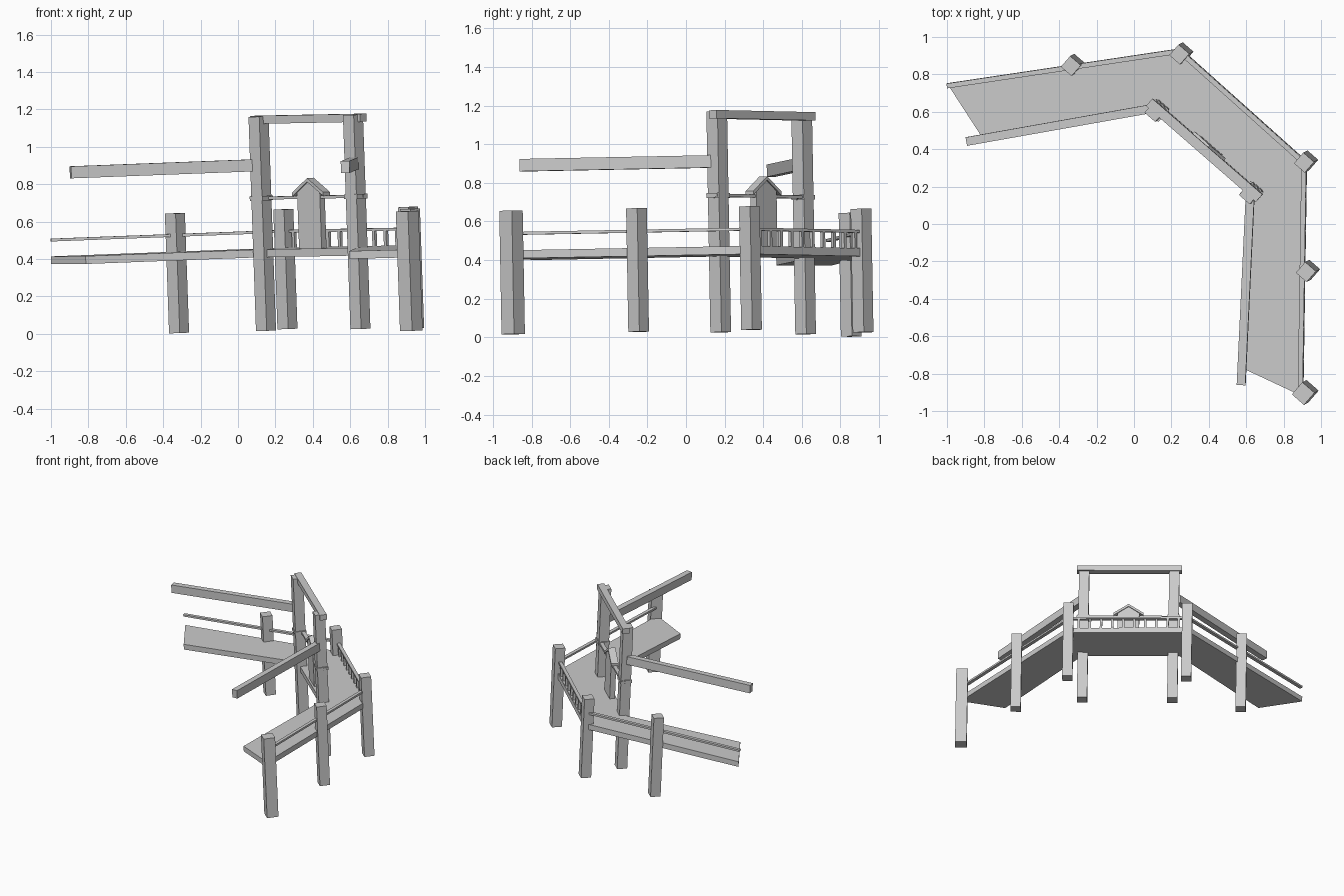
import bpy, bmesh, math
from mathutils import Vector, Matrix

cube = bpy.data.objects.get("Cube")
if cube:
    bpy.data.objects.remove(cube)

grey = bpy.data.materials.new("weathered_grey")
grey.use_nodes = True
colour = (0.6, 0.6, 0.6, 1)
grey.diffuse_color = colour
grey.node_tree.nodes["Principled BSDF"].inputs["Base Color"].default_value = colour

# The whole bridge leans very slightly
TILT = Vector((0, 0, 1)).rotation_difference(Vector((-0.035, -0.018, 1))).to_matrix().to_4x4()


def finish(name, bm, matrix):
    bmesh.ops.recalc_face_normals(bm, faces=bm.faces)
    mesh = bpy.data.meshes.new(name)
    bm.to_mesh(mesh)
    bm.free()
    mesh.materials.append(grey)
    obj = bpy.data.objects.new(name, mesh)
    bpy.context.collection.objects.link(obj)
    obj.matrix_world = TILT @ matrix
    return obj


def box(name, centre, size, yaw):
    bm = bmesh.new()
    bmesh.ops.create_cube(bm, size=1)
    bmesh.ops.scale(bm, vec=size, verts=bm.verts)
    return finish(name, bm, Matrix.Translation(centre) @ Matrix.Rotation(yaw, 4, 'Z'))


def beam(name, a, b, width, z0, z1, extra=0):
    """Level beam from plan point a to b, lengthened by extra at each end."""
    a, b = Vector(a), Vector(b)
    d, mid = b - a, (a + b) / 2
    return box(name, (mid.x, mid.y, (z0 + z1) / 2),
               (d.length + 2 * extra, width, z1 - z0), math.atan2(d.y, d.x))


def prism(name, outline, depth, matrix):
    """Extrude a flat outline upward along its local z."""
    bm = bmesh.new()
    face = bm.faces.new([bm.verts.new((x, y, 0)) for x, y in outline])
    moved = bmesh.ops.extrude_face_region(bm, geom=[face])["geom"]
    bmesh.ops.translate(bm, vec=(0, 0, depth),
                        verts=[v for v in moved if isinstance(v, bmesh.types.BMVert)])
    return finish(name, bm, matrix)


# Plan of the gate posts, and the directions along and across the gate
gate_a, gate_b = Vector((0.15, 0.62)), Vector((0.655, 0.18))
along = (gate_b - gate_a).normalized()
across = Vector((-along.y, along.x))
yaw = math.atan2(along.y, along.x)

# Deck
outer = [(-0.985, 0.76), (0.265, 0.947), (0.94, 0.343), (0.92, -0.915)]
inner = [(0.61, -0.77), (0.65, 0.165), (0.105, 0.642), (-0.80, 0.475)]
prism("deck", outer + inner, 0.042, Matrix.Translation((0, 0, 0.393)))

# Outer posts
posts = [(-0.315, 0.856), (0.265, 0.918), (0.932, 0.34), (0.942, -0.245), (0.927, -0.895)]
for i, (x, y) in enumerate(posts):
    s = 0.086 if i == 4 else 0.076
    box(f"outer_post_{i + 1}", (x, y, 0.32), (s, s, 0.64), yaw)

# Outer rails along the deck edge
for i, (a, b) in enumerate(zip(outer, outer[1:])):
    a, b = Vector(a), Vector(b)
    d = (b - a).normalized()
    inset = Vector((d.y, -d.x)) * 0.013
    beam(f"outer_rail_{i + 1}", a + inset, b + inset, 0.026, 0.515, 0.53)
    if i == 1:
        for k in range(1, 11):
            p = a.lerp(b, k / 11) + inset
            box(f"baluster_{k}", (p.x, p.y, 0.475), (0.018, 0.018, 0.085), yaw)

# Gate posts with collars
for side, p in (("right", gate_a), ("left", gate_b)):
    box(f"gate_post_{side}", (p.x, p.y, 0.573), (0.076, 0.076, 1.146), yaw)
    box(f"gate_collar_{side}", (p.x, p.y, 0.709), (0.09, 0.086, 0.025), yaw)

# Gate beams
shift = across * 0.02
beam("gate_top_beam", gate_a + shift, gate_b + shift, 0.052, 1.107, 1.15, 0.055)
beam("gate_cross_bar", gate_a + shift, gate_b + shift, 0.03, 0.701, 0.717, 0.05)

# Inner handrails
beam("handrail_right", (-0.865, 0.457), (0.12, 0.632), 0.046, 0.854, 0.918)
beam("handrail_left", (0.604, -0.845), (0.652, 0.155), 0.046, 0.854, 0.918)

# House-shaped panel in the gate, drawn upright then turned to face along the gate
centre = (gate_a + gate_b) / 2 + shift
upright = (Matrix.Translation((centre.x, centre.y, 0)) @ Matrix.Rotation(yaw, 4, 'Z')
           @ Matrix.Rotation(math.pi / 2, 4, 'X'))
prism("panel", [(-0.08, 0.425), (0.08, 0.425), (0.08, 0.735), (0, 0.795), (-0.08, 0.735)],
      0.04, upright @ Matrix.Translation((0, 0, -0.02)))
prism("panel_roof", [(-0.11, 0.715), (0, 0.792), (0.11, 0.715),
                     (0.11, 0.735), (0, 0.812), (-0.11, 0.735)],
      0.055, upright @ Matrix.Translation((0, 0, -0.0275)))
